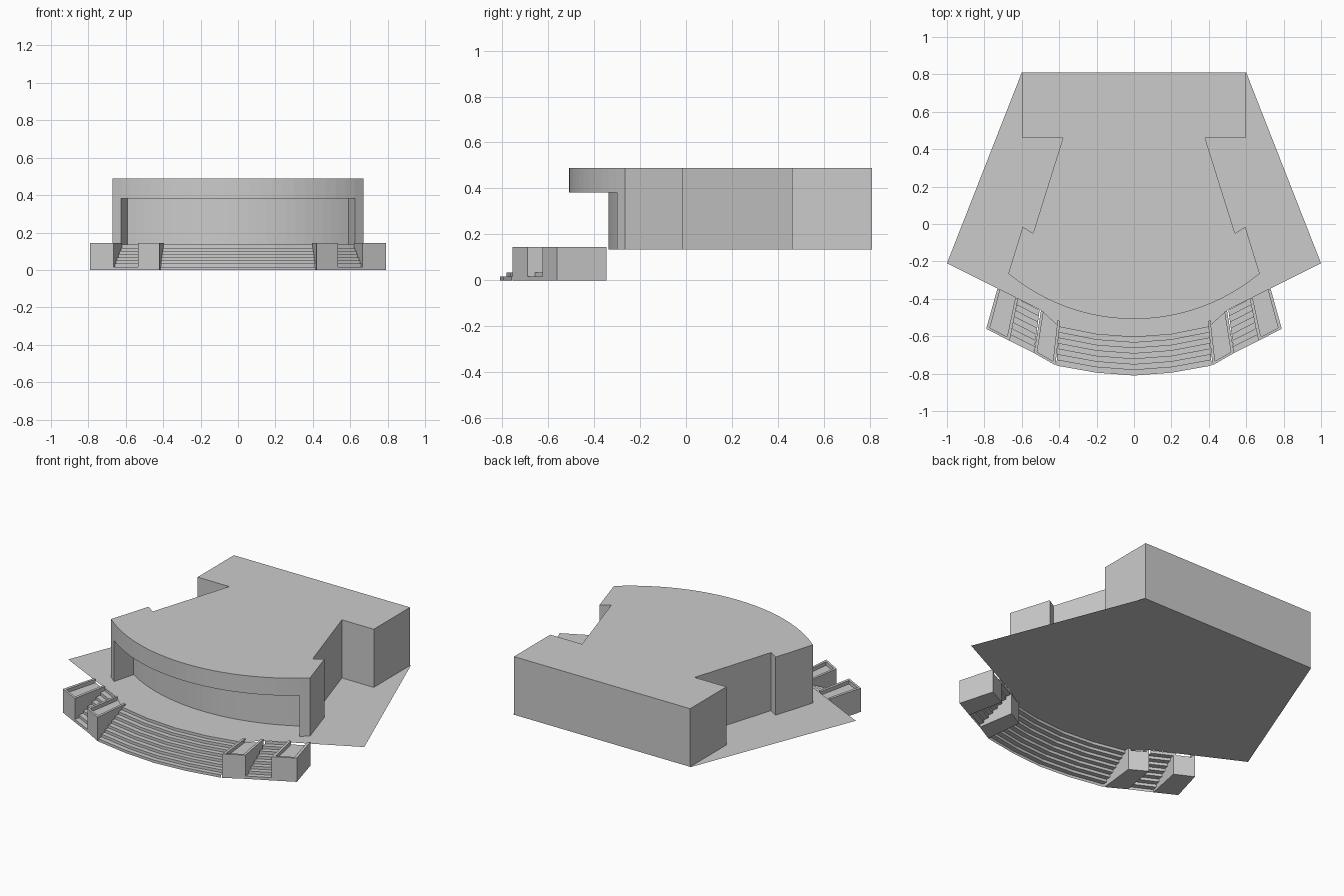
import bpy, math

if "Cube" in bpy.data.objects:
    bpy.data.objects.remove(bpy.data.objects["Cube"])

FLOOR, ROOF, RIM = 0.135, 0.49, 0.145
STEPS = 7


def make(name, verts, faces):
    me = bpy.data.meshes.new(name)
    me.from_pydata(verts, [], faces)
    me.update()
    ob = bpy.data.objects.new(name, me)
    bpy.context.collection.objects.link(ob)
    return ob


def prism(name, outline, z0, z1):
    area = sum(a[0] * b[1] - b[0] * a[1] for a, b in zip(outline, outline[1:] + outline[:1]))
    pts = outline if area > 0 else outline[::-1]
    n = len(pts)
    verts = [(x, y, z) for z in (z0, z1) for x, y in pts]
    faces = [tuple(range(n))[::-1], tuple(range(n, 2 * n))]
    faces += [(i, (i + 1) % n, n + (i + 1) % n, n + i) for i in range(n)]
    return make(name, verts, faces)


def flip(pts):
    return [(-x, y) for x, y in pts]


def lerp(a, b, t):
    return tuple(p + (q - p) * t for p, q in zip(a, b))


def arc(half, y_end, y_mid, n=24):
    # circular arc bulging to the front, running from +x to -x
    s = y_end - y_mid
    r = (half * half + s * s) / (2 * s)
    a = math.asin(half / r)
    return [(r * math.sin(a - 2 * a * i / n), y_mid + r - r * math.cos(a - 2 * a * i / n))
            for i in range(n + 1)]


def stairs(name, top, bottom):
    # open zigzag of risers and treads between two left-to-right edge lines
    rise = FLOOR / (STEPS + 1)
    rows = []
    for k in range(STEPS + 1):
        line = [lerp(b, t, k / STEPS) for b, t in zip(bottom, top)]
        rows.append([(x, y, k * rise) for x, y in line])
        rows.append([(x, y, (k + 1) * rise) for x, y in line])
    w = len(top)
    faces = [(r * w + i, r * w + i + 1, (r + 1) * w + i + 1, (r + 1) * w + i)
             for r in range(len(rows) - 1) for i in range(w - 1)]
    return make(name, [v for row in rows for v in row], faces)


# Main building, with the front porch recess cut out
side = [(0.595, 0.81), (0.595, 0.46), (0.38, 0.46), (0.54, -0.05), (0.595, -0.015)]
building = prism("building", side + arc(0.672, -0.265, -0.508) + flip(side)[::-1], FLOOR, ROOF)
recess = [(0.668, -0.46)] + arc(0.59, -0.165, -0.338) + [(-0.668, -0.46), (-0.6, -0.7), (0.6, -0.7)]
cutter = prism("porch_cutter", recess, FLOOR - 0.05, 0.383)
cutter.hide_render = True
mod = building.modifiers.new("porch", "BOOLEAN")
mod.operation, mod.object, mod.solver = "DIFFERENCE", cutter, "EXACT"
bpy.context.view_layer.objects.active = building
bpy.ops.object.modifier_apply(modifier=mod.name)
bpy.data.objects.remove(cutter)

# Terrace sheet
edge = [(0.6, 0.81), (1.0, -0.21), (0.73, -0.345), (0.62, -0.40), (0.5, -0.46),
        (0.4, -0.55), (0.2, -0.59)]
terrace = flip(edge) + [(0, -0.605)] + edge[::-1]
make("terrace", [(x, y, FLOOR) for x, y in terrace], [tuple(range(len(terrace)))])

# Curved central stairs
stairs("main_stairs",
       [(-0.4, -0.55), (-0.2, -0.59), (0, -0.605), (0.2, -0.59), (0.4, -0.55)],
       [(-0.415, -0.757), (-0.2, -0.795), (0, -0.81), (0.2, -0.795), (0.415, -0.757)])

# Stair cheeks: back outer, front outer, front inner, back inner
cheeks = {
    "outer_cheek": [(0.73, -0.345), (0.79, -0.56), (0.665, -0.625), (0.62, -0.40)],
    "inner_cheek": [(0.497, -0.462), (0.535, -0.69), (0.42, -0.755), (0.395, -0.52)],
}
for s, label in ((1, "right"), (-1, "left")):
    def m(pts):
        return pts if s == 1 else flip(pts)

    for name, (bo, fo, fi, bi) in cheeks.items():
        prism(f"{name}_{label}", m([bo, fo, fi, bi]), 0, FLOOR - 0.012)
        # U-shaped parapet along both sides and the front
        t = 0.13
        ib_o, ib_i = lerp(bo, bi, t), lerp(bi, bo, t)
        if_o = lerp(lerp(fo, fi, t), ib_o, 0.06)
        if_i = lerp(lerp(fi, fo, t), ib_i, 0.06)
        prism(f"{name}_parapet_{label}", m([bo, fo, fi, bi, ib_i, if_i, if_o, ib_o]),
              FLOOR - 0.012, RIM)

    # Straight side stairs between the cheeks
    top, bottom = m([(0.505, -0.46), (0.62, -0.40)]), m([(0.535, -0.69), (0.665, -0.625)])
    stairs(f"side_stairs_{label}", top[::s], bottom[::s])
